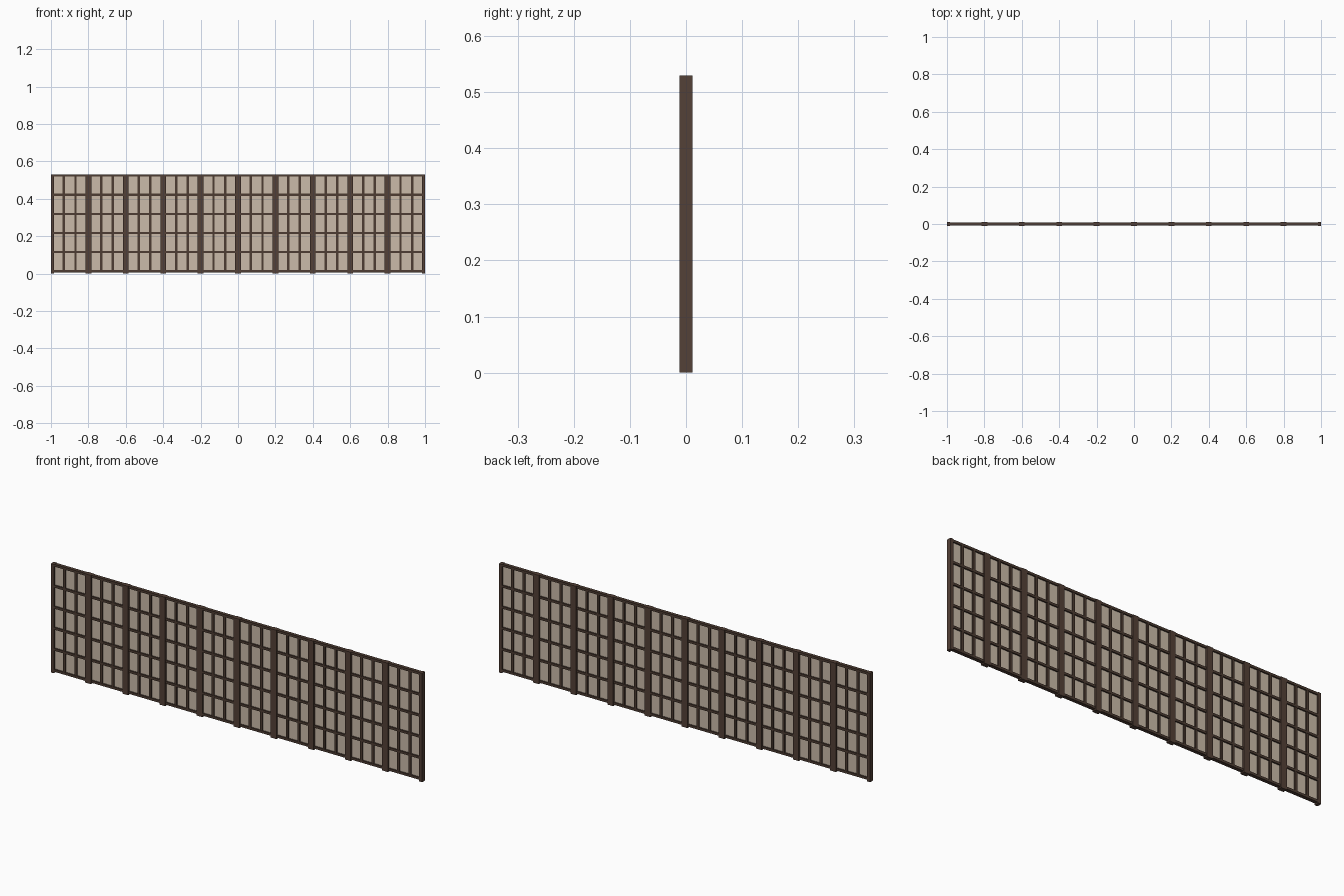
import bpy, bmesh
from mathutils import Matrix, Vector

if "Cube" in bpy.data.objects:
    bpy.data.objects.remove(bpy.data.objects["Cube"])

PANELS, WIDTH, HEIGHT = 10, 0.2, 0.53
STILE, BAR = 0.0155, 0.0125


def material(name, rgb):
    m = bpy.data.materials.new(name)
    m.diffuse_color = (*rgb, 1)
    m.use_nodes = True
    m.node_tree.nodes["Principled BSDF"].inputs["Base Color"].default_value = m.diffuse_color
    return m


post_wood = material("dark brown wood", (0.088, 0.052, 0.038))
bar_wood = material("lattice brown wood", (0.074, 0.045, 0.032))
paper = material("beige paper", (0.60, 0.50, 0.40))


def boxes(name, mat, items):
    """One object from (centre, size) boxes."""
    bm = bmesh.new()
    for centre, size in items:
        bmesh.ops.create_cube(bm, size=1, matrix=Matrix.Translation(centre)
                              @ Matrix.Diagonal(Vector((*size, 1))))
    mesh = bpy.data.meshes.new(name)
    bm.to_mesh(mesh)
    bm.free()
    mesh.materials.append(mat)
    bpy.context.collection.objects.link(bpy.data.objects.new(name, mesh))


left = -PANELS * WIDTH / 2

# Upright posts: full width between panels, half width at the ends
posts = []
for i in range(PANELS + 1):
    x0 = max(left + i * WIDTH - STILE, left)
    x1 = min(left + i * WIDTH + STILE, -left)
    posts.append((((x0 + x1) / 2, 0, HEIGHT / 2), (x1 - x0, 0.023, HEIGHT)))
boxes("posts", post_wood, posts)

for i in range(PANELS):
    cx = left + (i + 0.5) * WIDTH
    inner = WIDTH - 2 * STILE
    # Horizontal rails
    boxes(f"rails_{i}", bar_wood,
          [((cx, 0, 0.012 + 0.1024 * k), (inner, 0.017, BAR - 0.001)) for k in range(6)])
    # Vertical lattice bars
    boxes(f"lattice_bars_{i}", bar_wood,
          [((cx + s * 0.031, 0, 0.268), (BAR, 0.015, 0.505)) for s in (-1, 1)])
    # Paper sheet in the middle of the frame
    boxes(f"paper_sheet_{i}", paper, [((cx, 0, 0.268), (inner, 0.004, 0.51))])
